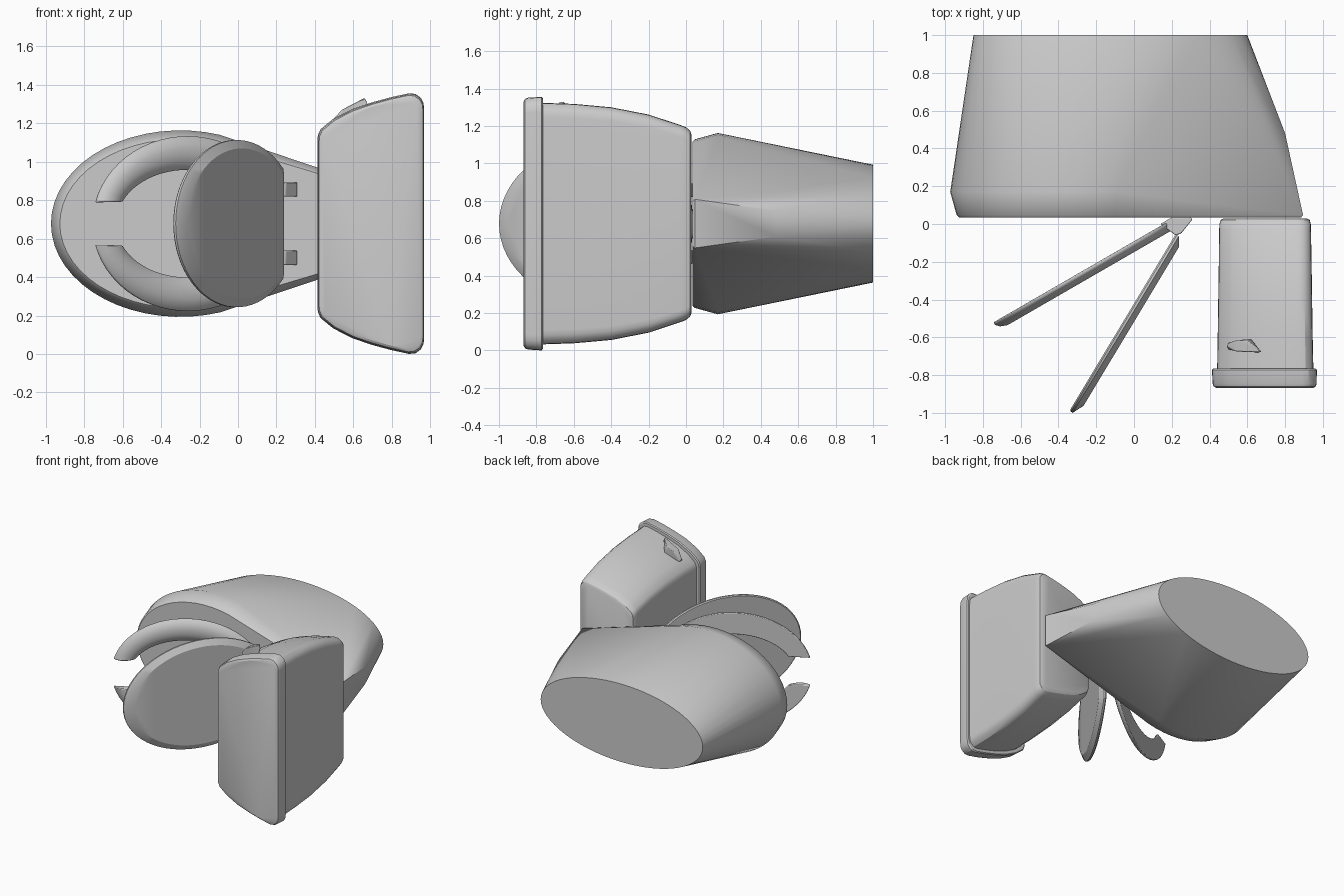
import bpy, bmesh
from math import sin, cos, pi, radians, sqrt

if "Cube" in bpy.data.objects:
    bpy.data.objects.remove(bpy.data.objects["Cube"])

ZC = 0.678  # symmetry plane of the whole fixture


def finish(name, bm, bevel=0, angle=30):
    bmesh.ops.recalc_face_normals(bm, faces=bm.faces)
    me = bpy.data.meshes.new(name)
    bm.to_mesh(me)
    bm.free()
    ob = bpy.data.objects.new(name, me)
    bpy.context.collection.objects.link(ob)
    if bevel:
        m = ob.modifiers.new("bevel", 'BEVEL')
        m.width, m.segments, m.limit_method = bevel, 2, 'ANGLE'
    bpy.ops.object.select_all(action='DESELECT')
    ob.select_set(True)
    bpy.context.view_layer.objects.active = ob
    bpy.ops.object.shade_smooth_by_angle(angle=radians(angle))
    return ob


def hull(name, pts, bevel=0, angle=30):
    bm = bmesh.new()
    vs = [bm.verts.new(p) for p in pts]
    res = bmesh.ops.convex_hull(bm, input=vs)
    junk = {g for g in res["geom_interior"] + res["geom_unused"]
            if isinstance(g, bmesh.types.BMVert)}
    bmesh.ops.delete(bm, geom=list(junk), context='VERTS')
    bmesh.ops.dissolve_limit(bm, angle_limit=0.005, verts=bm.verts, edges=bm.edges)
    return finish(name, bm, bevel, angle)


def loft(name, rings, bevel=0, angle=30):
    """Skin closed rings of equal length and cap both ends."""
    bm = bmesh.new()
    vr = [[bm.verts.new(p) for p in r] for r in rings]
    n = len(vr[0])
    for a, b in zip(vr, vr[1:]):
        for i in range(n):
            j = (i + 1) % n
            bm.faces.new((a[i], a[j], b[j], b[i]))
    bm.faces.new(vr[0])
    bm.faces.new(vr[-1])
    return finish(name, bm, bevel, angle)


def tilted(hx, hy, deg):
    """Map (along, across, height) on a raised flap to world space."""
    c, s = cos(radians(deg)), sin(radians(deg))
    return lambda u, w, h: (hx - u * c + h * s, hy - u * s - h * c, ZC + w)


# Bowl: hull of egg-shaped rim, oval foot and narrow back
pts = []
N = 64
for i in range(N):
    a = 2 * pi * i / N
    pts.append((-0.125 + 0.725 * cos(a), 1.0, ZC + 0.315 * sin(a)))
for i in range(33):
    a = pi * (0.4 + 1.2 * i / 32)
    for y, d in ((0.17, 0.0), (0.047, 0.034), (0.035, 0.046)):
        pts.append((-0.3 + (0.673 - d) * cos(a), y, ZC + (0.485 - d) * sin(a)))
for s in (-1, 1):
    pts += [(0.895, 0.047, ZC + s * 0.13), (0.885, 0.035, ZC + s * 0.12),
            (0.80, 0.48, ZC + s * 0.07)]
hull("bowl", pts)

# Tank and its cover share one plan: narrow front, wide back
PLAN = [(0, .64), (.005, .68), (.03, .725), (.15, .805), (.33, .88), (.51, .93),
        (.69, .97), (.86, 1), (.92, .995), (.97, .965), (.995, .925), (1, .88)]


def plan_ring(y, x0, x1, w):
    half = [(x0 + t * (x1 - x0), k * w) for t, k in PLAN]
    return [(x, y, ZC + z) for x, z in half] + [(x, y, ZC - z) for x, z in reversed(half)]


loft("tank", [plan_ring(*r) for r in (
    (.03, .475, .915, .475), (.022, .46, .93, .497), (.0, .452, .936, .515),
    (-.03, .451, .937, .527), (-.2, .449, .94, .583), (-.4, .446, .943, .622),
    (-.6, .443, .946, .64), (-.78, .44, .95, .646))])
loft("tank_cover", [plan_ring(*r) for r in (
    (-.765, .42, .96, .67), (-.772, .413, .968, .678), (-.845, .416, .967, .673),
    (-.86, .422, .962, .667), (-.868, .437, .948, .653))])

# Flush lever on the tank side
hull("flush_lever", [
    (.50, -.63, 1.19), (.50, -.665, 1.19), (.62, -.61, 1.24), (.66, -.68, 1.25),
    (.49, -.645, 1.215), (.54, -.615, 1.27), (.54, -.675, 1.27),
    (.595, -.613, 1.295), (.655, -.655, 1.33), (.66, -.677, 1.33), (.675, -.678, 1.305)],
    bevel=.004)

# Open-front seat, raised 30 degrees
P = tilted(.21, .03, 30)
SECTION = [(0, 0), (0, .016), (.12, .036), (.35, .05), (.65, .048), (.9, .03), (1, .012), (1, 0)]
rings = []
M = 56
for i in range(M + 1):
    t = i / M
    ao = .245 + t * (2 * pi - .49)
    ai = .42 + t * (2 * pi - .84)
    o = (.55 + .57 * cos(ao), .455 * sin(ao))
    n = (.55 + .43 * cos(ai), .28 * sin(ai))
    rings.append([P(o[0] + k * (n[0] - o[0]), o[1] + k * (n[1] - o[1]), h) for k, h in SECTION])
loft("seat", rings, bevel=.005)

# Seat lid, raised 59 degrees, oval with a straight hinge edge
P = tilted(.22, -.055, 59)
start = pi - 0.71
rings = []
for k, h in ((.985, 0), (1, .008), (1, .02), (.9, .05)):
    ring = []
    for i in range(49):
        a = -start + 2 * start * i / 48
        ring.append(P(max(0, .47 + .62 * k * cos(a)), .435 * k * sin(a), h))
    rings.append(ring)
loft("seat_lid", rings)

# Two hinge blocks
for side, s in (("upper", 1), ("lower", -1)):
    zs = [ZC + s * .178 - .037, ZC + s * .178 + .037]
    hull(side + "_hinge", [(x, y, z) for z in zs for x, y in
                           ((.14, .0), (.22, -.06), (.25, -.05), (.31, .025), (.30, .035), (.2, .035))],
         bevel=.005)
